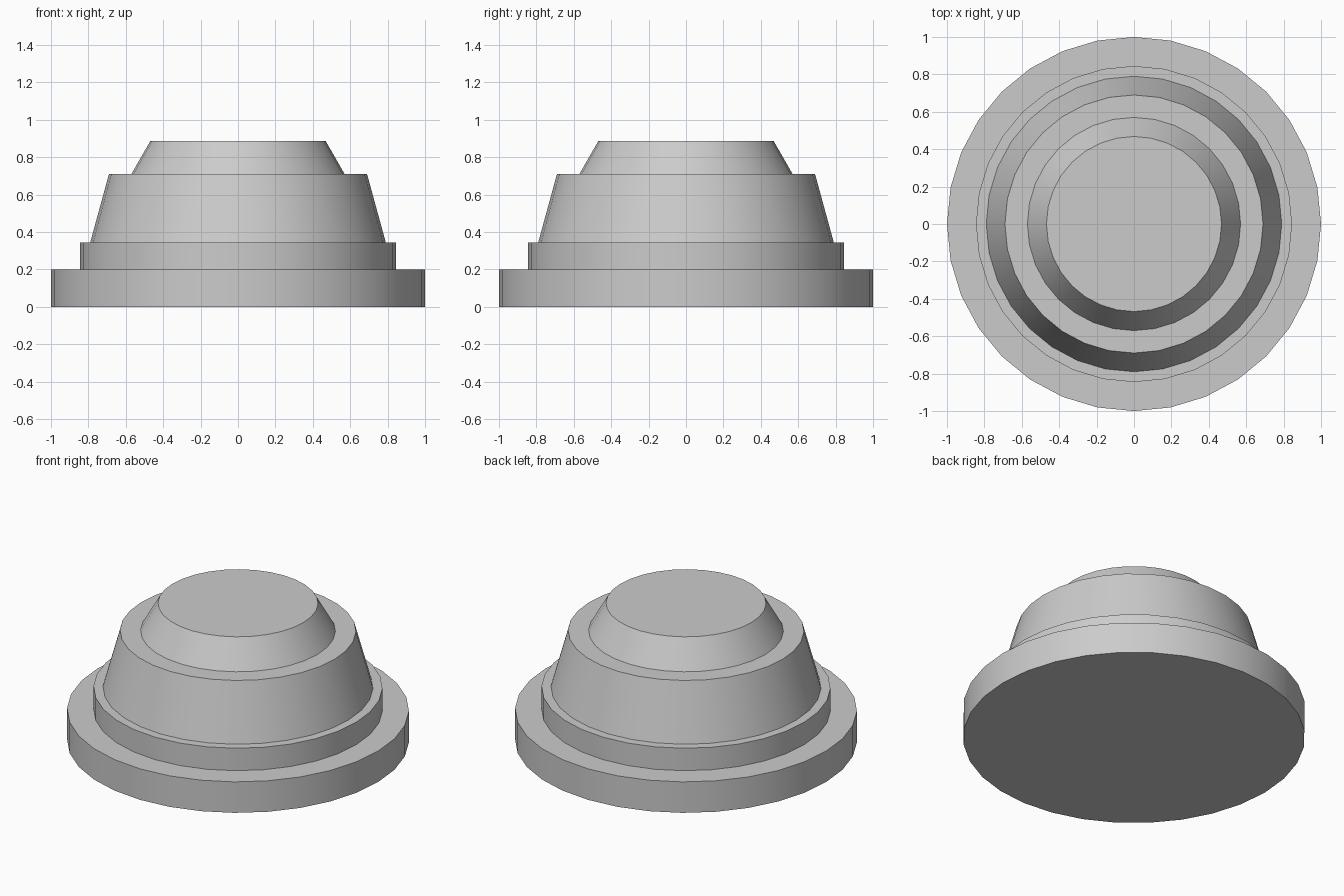
import bpy
import math

if "Cube" in bpy.data.objects:
    bpy.data.objects.remove(bpy.data.objects["Cube"])

SIDES = 32


def tier(name, r_bottom, r_top, z0, z1, material=None):
    """Round tier with straight or tapered sides, standing from z0 to z1."""
    bpy.ops.mesh.primitive_cone_add(vertices=SIDES, radius1=r_bottom, radius2=r_top,
                                    depth=z1 - z0, location=(0, 0, (z0 + z1) / 2))
    obj = bpy.context.object
    obj.name = name
    bpy.ops.object.shade_smooth_by_angle(angle=math.radians(30))
    if material:
        obj.data.materials.append(material)
    return obj


# Slightly darker grey for the two base discs
dark = bpy.data.materials.new("base_grey")
dark.diffuse_color = (0.6, 0.6, 0.6, 1)
dark.use_nodes = True
dark.node_tree.nodes["Principled BSDF"].inputs["Base Color"].default_value = dark.diffuse_color

# Stepped base
tier("base_flange", 1.0, 1.0, 0.0, 0.2, dark)
tier("base_collar", 0.845, 0.845, 0.2, 0.345, dark)

# Tapered body and cap
tier("tapered_body", 0.79, 0.69, 0.345, 0.71)
tier("tapered_cap", 0.57, 0.468, 0.71, 0.888)
